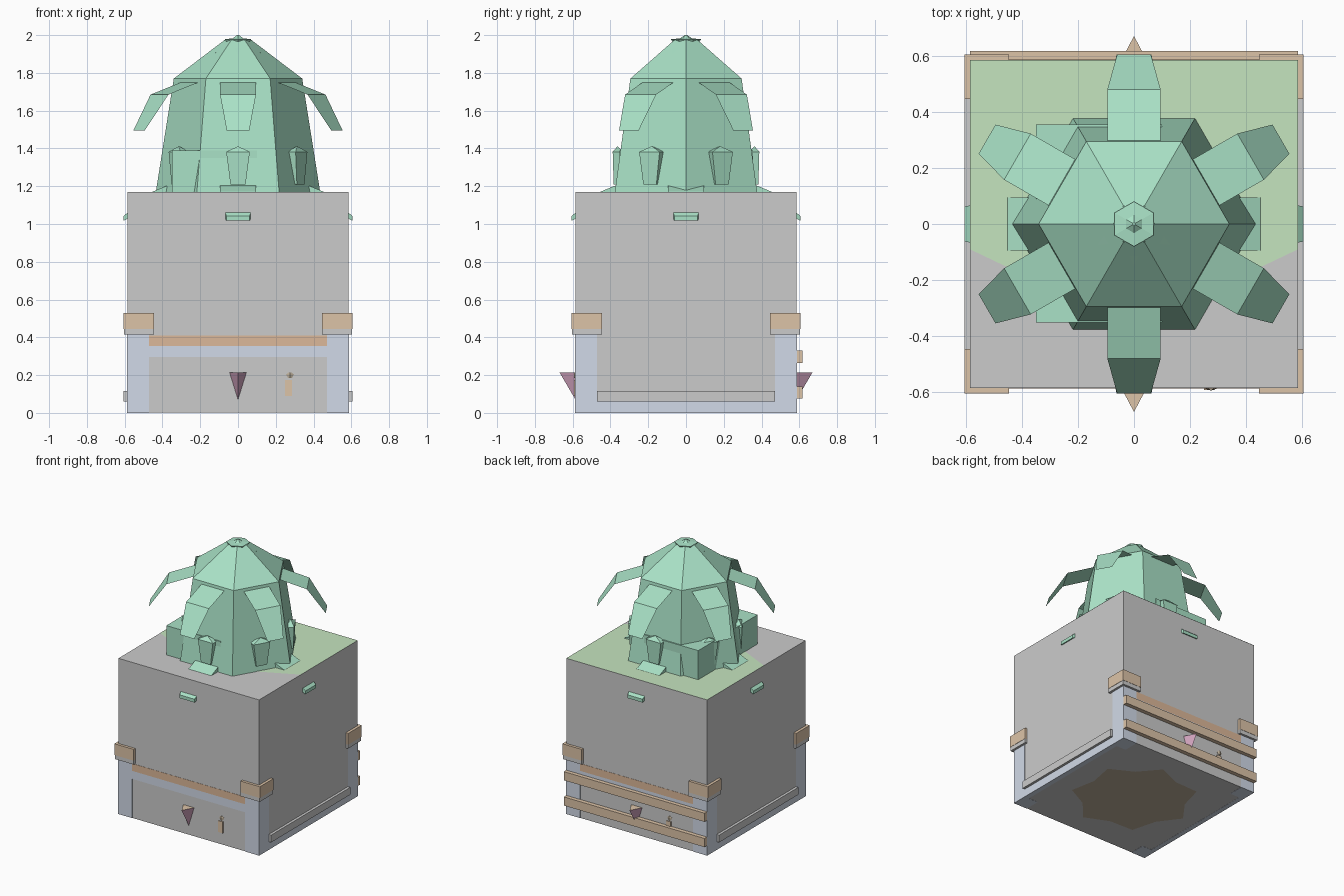
import bpy, bmesh
from math import cos, sin, pi, radians

if "Cube" in bpy.data.objects:
    bpy.data.objects.remove(bpy.data.objects["Cube"])


def material(name, r, g, b):
    m = bpy.data.materials.new(name)
    m.diffuse_color = (r, g, b, 1)
    m.use_nodes = True
    m.node_tree.nodes["Principled BSDF"].inputs["Base Color"].default_value = m.diffuse_color
    return m


GREEN = material("leaf_green", 0.40, 0.76, 0.57)
GRASS = material("grass", 0.56, 0.78, 0.52)
WOOD = material("wood", 0.72, 0.55, 0.39)
ORANGE = material("orange_wood", 0.72, 0.48, 0.32)
BLUE = material("blue_grey", 0.64, 0.70, 0.81)
PINK = material("pink", 0.66, 0.38, 0.53)
DARK = material("earth", 0.52, 0.44, 0.33)


def build(name, verts, faces, mat=None):
    me = bpy.data.meshes.new(name)
    me.from_pydata(verts, [], faces)
    bm = bmesh.new()
    bm.from_mesh(me)
    bmesh.ops.recalc_face_normals(bm, faces=bm.faces)
    bm.to_mesh(me)
    bm.free()
    if mat:
        me.materials.append(mat)
    ob = bpy.data.objects.new(name, me)
    bpy.context.collection.objects.link(ob)
    return ob


def loft(name, rings, mat=None):
    n = len(rings[0])
    verts = [p for ring in rings for p in ring]
    faces = [tuple(range(n)), tuple(range(len(verts) - n, len(verts)))]
    for k in range(len(rings) - 1):
        for i in range(n):
            j = (i + 1) % n
            faces.append((k * n + i, k * n + j, k * n + n + j, k * n + n + i))
    return build(name, verts, faces, mat)


def box(name, x0, x1, y0, y1, z0, z1, mat=None):
    ring = [(x0, y0), (x1, y0), (x1, y1), (x0, y1)]
    return loft(name, [[(x, y, z) for x, y in ring] for z in (z0, z1)], mat)


def polar(a, r, t, z):
    """Point r outward and t sideways along the direction a (degrees)."""
    c, s = cos(radians(a)), sin(radians(a))
    return (r * c - t * s, r * s + t * c, z)


def polar_box(name, a, r0, r1, t0, t1, z0, z1, mat=None):
    ring = [(r0, t0), (r1, t0), (r1, t1), (r0, t1)]
    return loft(name, [[polar(a, r, t, z) for r, t in ring] for z in (z0, z1)], mat)


def hex_ring(r, z, turn=0):
    return [polar(turn + 60 * i, r, 0, z) for i in range(6)]


H = 0.585   # half width of the block
P = 0.5865  # painted strips sit just proud of it

# Main block, grass on top and earth underneath
box("block", -H, H, -H, H, 0.001, 1.17)
build("grass_top", [(-H, H, 1.171), (-H, -0.09, 1.171), (-0.25, -0.25, 1.171),
                    (0.25, -0.25, 1.171), (H, -0.09, 1.171), (H, H, 1.171)],
      [(0, 1, 2, 3, 4, 5)], GRASS)
build("earth_patch", [polar(360 / 14 * i, 0.44 if i % 2 else 0.36, 0, 0) for i in range(14)],
      [tuple(range(14))], DARK)

# Corner posts with capped blocks
for sx in (-1, 1):
    for sy in (-1, 1):
        def corner(name, inner, outer, z0, z1, mat):
            xs, ys = sorted((sx * inner, sx * outer)), sorted((sy * inner, sy * outer))
            box(name, *xs, *ys, z0, z1, mat)
        corner("corner_post", 0.47, P, 0.0, 0.415, BLUE)
        corner("post_collar", 0.445, 0.603, 0.415, 0.445, None)
        corner("post_cap", 0.445, 0.605, 0.445, 0.53, WOOD)

# Front and back: beams, spike and small candle
for a in (-90, 90):
    polar_box("blue_beam", a, 0.55, P, -0.47, 0.47, 0.295, 0.355, BLUE)
    polar_box("orange_beam", a, 0.55, P, -0.47, 0.47, 0.355, 0.41, ORANGE)
    spike = [polar(a, H, -0.045, 0.215), polar(a, H, 0.045, 0.215),
             polar(a, 0.67, 0, 0.215), polar(a, H, 0, 0.07)]
    build("spike", spike, [(0, 2, 3), (2, 1, 3), (1, 0, 3)], PINK)
    build("spike_top", spike[:3], [(0, 2, 1)], WOOD)
    polar_box("candle", a, 0.57, 0.592, 0.25, 0.287, 0.09, 0.175, WOOD)
    loft("candle_flame", [[polar(a, 0.58 + 0.014 * cos(i * pi / 3), 0.275 + w * sin(i * pi / 3), z)
                           for i in range(6)] for w, z in ((0.012, 0.185), (0.024, 0.202), (0.01, 0.214))], DARK)

# Planks across the back
for z0, z1 in ((0.075, 0.14), (0.265, 0.33)):
    box("back_plank", -0.585, 0.585, H, 0.616, z0, z1, WOOD)

# Side skirting and rails
for a in (0, 180):
    polar_box("side_base", a, 0.55, P, -0.47, 0.47, 0.0, 0.06, BLUE)
    polar_box("side_rail", a, 0.57, 0.605, -0.47, 0.47, 0.06, 0.115)

# Six-sided tower, roof and crown
loft("tower", [hex_ring(0.435, 1.17), hex_ring(0.34, 1.77), hex_ring(0.07, 1.975)], GREEN)
loft("crown", [hex_ring(0.065, 1.955, 30), hex_ring(0.08, 1.978, 30),
               hex_ring(0.032, 1.983, 30), hex_ring(0.006, 2.0, 30)], GREEN)
box("tower_annex", -0.35, 0.1, -0.352, 0.355, 1.17, 1.39, GREEN)

for a in range(30, 390, 60):
    # Crown spikes lying on the roof
    build("crown_spike", [polar(a, 0.06, -0.04, 1.975), polar(a, 0.06, 0.04, 1.975),
                          polar(a, 0.15, 0, 1.897), polar(a, 0.06, 0, 1.93)],
          [(0, 1, 2), (0, 2, 3), (1, 3, 2), (0, 3, 1)], GREEN)

    # Drooping leaf: a thin folded sheet
    leaf = []
    for r, w, z in ((0.275, 0.095, 1.757), (0.48, 0.095, 1.685), (0.605, 0.06, 1.495)):
        leaf += [polar(a, r, -w, z), polar(a, r, w, z)]
    build("leaf", leaf, [(0, 2, 3, 1), (2, 4, 5, 3)], GREEN)

    # Turret on each face, narrowing downward, with a pointed lid
    def section(r, w, z):
        return [polar(a, 0.33, -w, z), polar(a, r, -w, z), polar(a, r, w, z), polar(a, 0.33, w, z)]
    loft("turret", [section(0.383, 0.04, 1.21), section(0.388, 0.062, 1.38)], GREEN)
    lid = section(0.39, 0.066, 1.38) + [polar(a, 0.362, 0, 1.412)]
    build("turret_lid", lid, [(0, 1, 2, 3), (0, 1, 4), (1, 2, 4), (2, 3, 4), (3, 0, 4)], GREEN)

# Roots sloping through the block, their tips showing on each side
for a in range(0, 360, 90):
    loft("root", [[polar(a, r, -w, top), polar(a, r, w, top), polar(a, r, w, low), polar(a, r, -w, low)]
                  for r, w, top, low in ((0.33, 0.095, 1.222, 1.14), (0.45, 0.095, 1.172, 1.10),
                                         (0.605, 0.062, 1.043, 1.018))], GREEN)
